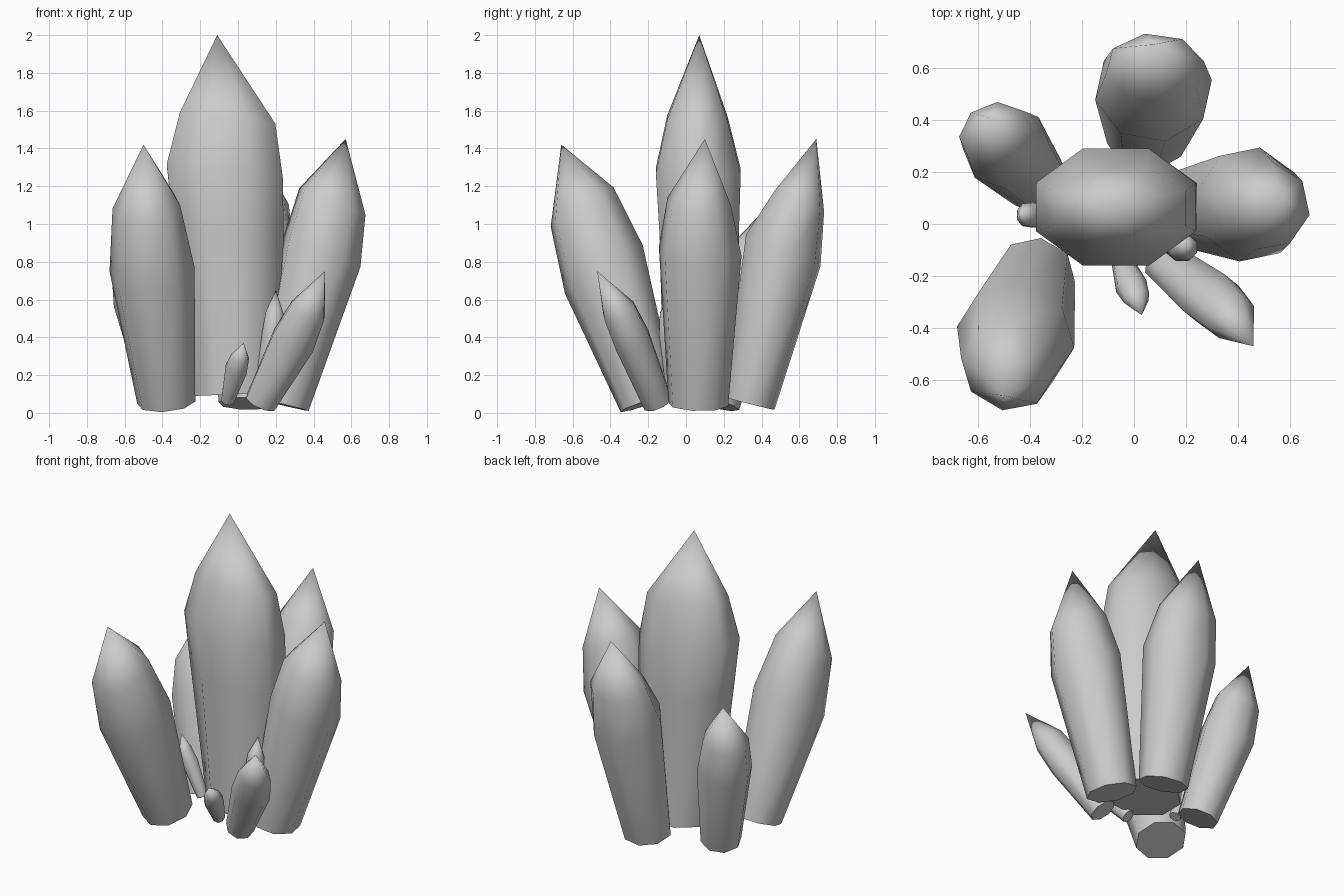
import bpy, bmesh, math
from mathutils import Vector

SIDES = 8


def crystal(name, rings, tip, lean=1.7, grow=1.04, phase=0.5):
    """Loft rings (x, y, z, rx, ry) from flat base to pointed tip."""
    axis = Vector(tip) - Vector(rings[0][:3])
    bm = bmesh.new()
    loops = []
    for i, (x, y, z, rx, ry) in enumerate(rings):
        k = 1.0 if i == 0 else lean
        n = Vector((axis.x * k, axis.y * k, axis.z)).normalized()
        rot = Vector((0, 0, 1)).rotation_difference(n)
        loop = []
        for s in range(SIDES):
            a = 2 * math.pi * (s + phase) / SIDES
            p = Vector((rx * math.cos(a), ry * math.sin(a), 0)) * grow
            loop.append(bm.verts.new(Vector((x, y, z)) + rot @ p))
        loops.append(loop)
    top = bm.verts.new(tip)
    bm.faces.new(loops[0][::-1])
    for lo, hi in zip(loops, loops[1:]):
        for s in range(SIDES):
            t = (s + 1) % SIDES
            bm.faces.new((lo[s], lo[t], hi[t], hi[s]))
    for s in range(SIDES):
        bm.faces.new((loops[-1][s], loops[-1][(s + 1) % SIDES], top))
    bmesh.ops.recalc_face_normals(bm, faces=bm.faces)
    mesh = bpy.data.meshes.new(name)
    bm.to_mesh(mesh)
    bm.free()
    ob = bpy.data.objects.new(name, mesh)
    bpy.context.collection.objects.link(ob)
    bpy.context.view_layer.objects.active = ob
    ob.select_set(True)
    bpy.ops.object.shade_smooth_by_angle(angle=math.radians(66))
    ob.select_set(False)


# Tall central crystal, wider than deep
crystal("main_crystal", [
    (-0.02, 0.08, 0.10, 0.21, 0.20),
    (-0.05, 0.07, 0.95, 0.295, 0.21),
    (-0.07, 0.065, 1.28, 0.31, 0.225),
    (-0.055, 0.06, 1.56, 0.255, 0.16)], (-0.11, 0.07, 2.0), lean=-2.5, grow=1.08)

# Four large outer crystals
crystal("front_left_crystal", [
    (-0.38, -0.20, 0.055, 0.15, 0.15),
    (-0.455, -0.435, 0.76, 0.22, 0.235),
    (-0.485, -0.55, 1.09, 0.175, 0.19)],
    (-0.50, -0.66, 1.42), lean=1.8, phase=-0.2)
crystal("right_crystal", [
    (0.23, 0.065, 0.045, 0.145, 0.155),
    (0.445, 0.075, 0.855, 0.215, 0.215),
    (0.50, 0.07, 1.12, 0.185, 0.165)], (0.57, 0.10, 1.45), phase=-0.25)
crystal("back_crystal", [
    (0.05, 0.335, 0.05, 0.15, 0.135),
    (0.075, 0.515, 0.86, 0.22, 0.21),
    (0.08, 0.60, 1.12, 0.185, 0.14)], (0.07, 0.69, 1.45), phase=0.25)
crystal("back_left_crystal", [
    (-0.37, 0.16, 0.045, 0.12, 0.12),
    (-0.49, 0.295, 0.60, 0.165, 0.16),
    (-0.53, 0.34, 0.82, 0.14, 0.13)],
    (-0.56, 0.41, 1.07), lean=1.3, phase=0.0)

# Small crystals around the foot
crystal("front_right_crystal", [
    (0.12, -0.15, 0.055, 0.085, 0.08),
    (0.295, -0.285, 0.385, 0.12, 0.10),
    (0.37, -0.355, 0.54, 0.10, 0.09)], (0.46, -0.47, 0.75), lean=1.0)
crystal("tiny_front_crystal", [
    (-0.055, -0.12, 0.065, 0.035, 0.04),
    (-0.01, -0.24, 0.23, 0.06, 0.06),
    (0.01, -0.285, 0.29, 0.05, 0.045)], (0.03, -0.35, 0.37), lean=1.0)
crystal("tiny_right_crystal", [
    (0.13, -0.06, 0.10, 0.045, 0.045),
    (0.185, -0.085, 0.42, 0.06, 0.06),
    (0.195, -0.09, 0.53, 0.05, 0.05)], (0.20, -0.075, 0.65), lean=1.2)
crystal("tiny_left_crystal", [
    (-0.29, 0.04, 0.08, 0.035, 0.035),
    (-0.38, 0.035, 0.29, 0.05, 0.05),
    (-0.415, 0.035, 0.36, 0.04, 0.045)], (-0.445, 0.04, 0.46), lean=1.2)
